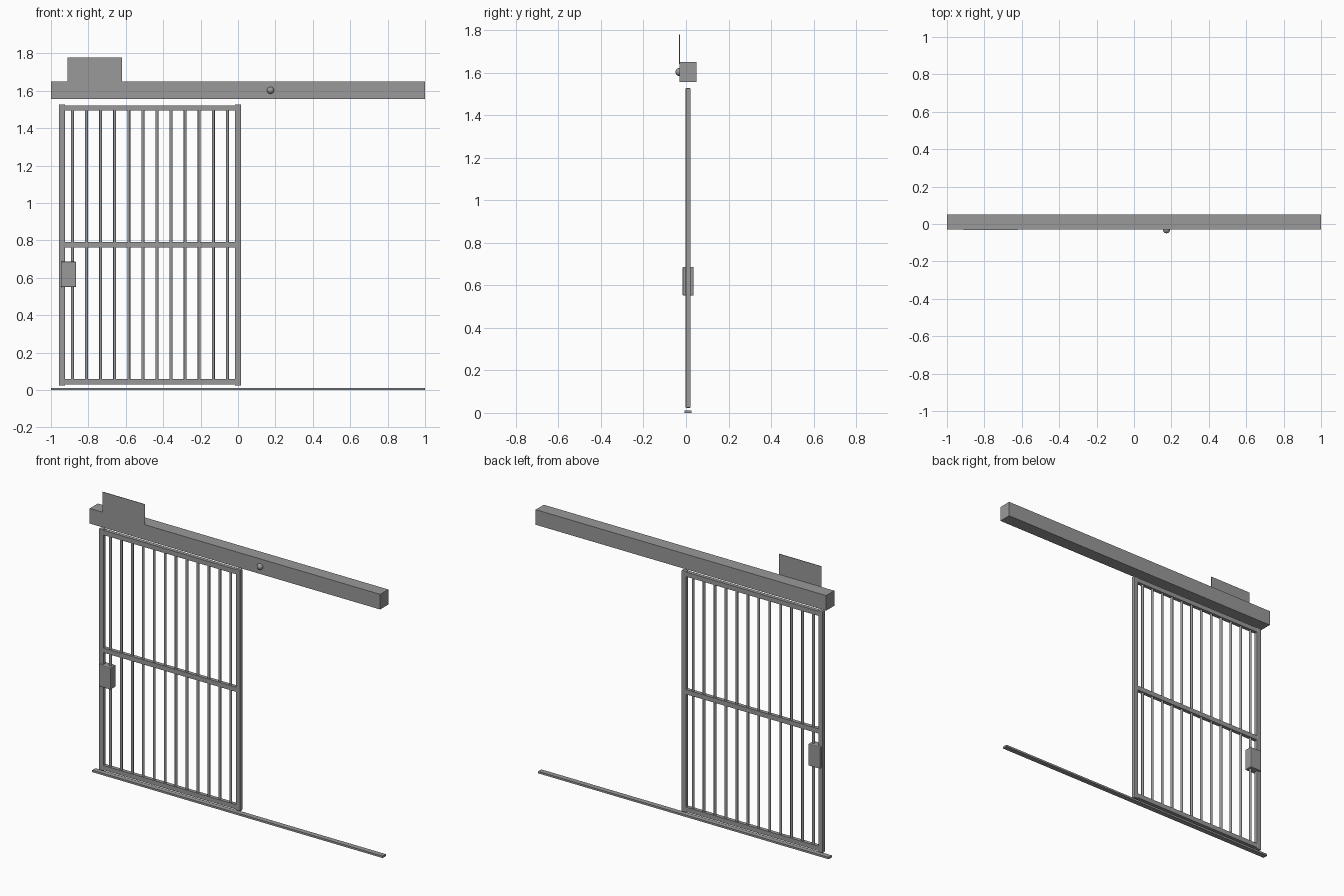
import bpy
import math

if "Cube" in bpy.data.objects:
    bpy.data.objects.remove(bpy.data.objects["Cube"])

steel = bpy.data.materials.new("grey_steel")
steel.diffuse_color = (0.32, 0.32, 0.32, 1)
steel.use_nodes = True
steel.node_tree.nodes["Principled BSDF"].inputs["Base Color"].default_value = steel.diffuse_color

GATE_Y = 0.01          # centre plane of the sliding gate
LEFT, RIGHT = -0.941, 0.0


def box(name, x, y, z, bevel=0.0):
    """Box from (min, max) ranges, with an optional chamfer."""
    bpy.ops.mesh.primitive_cube_add(
        size=1, location=[(a + b) / 2 for a, b in (x, y, z)])
    ob = bpy.context.object
    ob.name = name
    ob.scale = [b - a for a, b in (x, y, z)]
    bpy.ops.object.transform_apply(location=False, rotation=False, scale=True)
    if bevel:
        mod = ob.modifiers.new("chamfer", "BEVEL")
        mod.width = bevel
        mod.segments = 2
    ob.data.materials.append(steel)
    return ob


def around(c, half):
    return (c - half, c + half)


# Overhead housing, sign plate and floor track
box("overhead_beam", (-1, 1), (-0.03, 0.05), (1.556, 1.65))
box("sign_plate", (-0.911, -0.619), (-0.032, -0.029), (1.64, 1.778))
box("floor_track", (-1, 1), around(GATE_Y, 0.016), (0, 0.012))

# Round signal knob on the front of the beam
bpy.ops.mesh.primitive_uv_sphere_add(segments=16, ring_count=10, radius=0.019,
                                     location=(0.174, -0.031, 1.603),
                                     rotation=(math.pi / 2, 0, 0))
knob = bpy.context.object
knob.name = "signal_knob"
knob.data.materials.append(steel)
bpy.ops.object.shade_smooth()

# Gate frame: two stiles and three rails
for name, x in (("left_stile", LEFT), ("right_stile", RIGHT)):
    box(name, around(x, 0.016), around(GATE_Y, 0.012), (0.024, 1.527), 0.004)
for name, z in (("bottom_rail", 0.045), ("middle_rail", 0.776), ("top_rail", 1.508)):
    box(name, (LEFT + 0.01, RIGHT - 0.01), around(GATE_Y, 0.0115), around(z, 0.0145))

# Vertical bars
for i in range(12):
    bpy.ops.mesh.primitive_cylinder_add(
        vertices=12, radius=0.008, depth=1.46,
        location=(-0.885 + i * 0.0753, GATE_Y, 0.776))
    bar = bpy.context.object
    bar.name = f"bar_{i + 1}"
    bar.data.materials.append(steel)
    bpy.ops.object.shade_smooth_by_angle(angle=math.radians(40))

# Lock case
box("lock_box", (-0.947, -0.866), around(GATE_Y, 0.026), (0.551, 0.687), 0.005)
